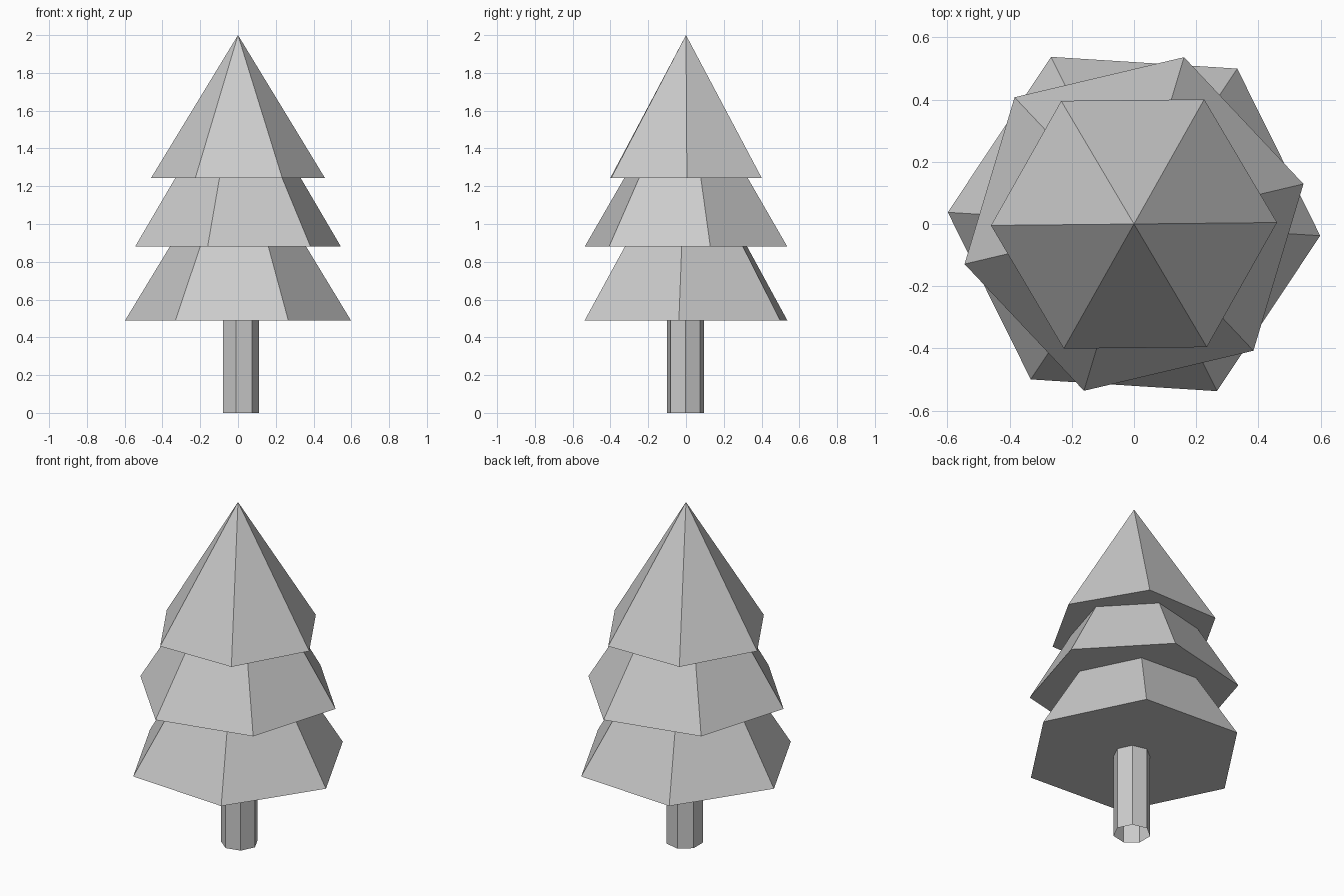
import bpy
import bmesh
from math import cos, sin, radians, tau

if "Cube" in bpy.data.objects:
    bpy.data.objects.remove(bpy.data.objects["Cube"])


def ring(bm, sides, radius, z, angle, cx=0.0, cy=0.0):
    a0 = radians(angle)
    return [bm.verts.new((cx + radius * cos(a0 + tau * i / sides),
                          cy + radius * sin(a0 + tau * i / sides), z))
            for i in range(sides)]


def finish(bm, name):
    mesh = bpy.data.meshes.new(name)
    bm.to_mesh(mesh)
    bm.free()
    bpy.context.collection.objects.link(bpy.data.objects.new(name, mesh))


def foliage(name, radius, z_base, z_tip, angle):
    """Closed six-sided cone."""
    bm = bmesh.new()
    base = ring(bm, 6, radius, z_base, angle)
    tip = bm.verts.new((0, 0, z_tip))
    bm.faces.new(base[::-1])
    for i in range(6):
        bm.faces.new((base[i], base[(i + 1) % 6], tip))
    finish(bm, name)


def trunk(name, radius, height, cx, cy):
    """Seven-sided tube, open at the ground; its top is buried in the foliage."""
    bm = bmesh.new()
    low = ring(bm, 7, radius, 0, 0, cx, cy)
    top = ring(bm, 7, radius, height, 0, cx, cy)
    for i in range(7):
        j = (i + 1) % 7
        bm.faces.new((low[i], low[j], top[j], top[i]))
    finish(bm, name)


# Trunk, slightly off the tree axis
trunk("trunk", 0.10, 0.60, 0.012, -0.003)

# Three stacked tiers, each turned a little
foliage("lower_foliage", 0.60, 0.488, 1.475, -3.6)
foliage("middle_foliage", 0.56, 0.88, 1.81, 13.3)
foliage("upper_foliage", 0.46, 1.244, 2.0, 0.6)
